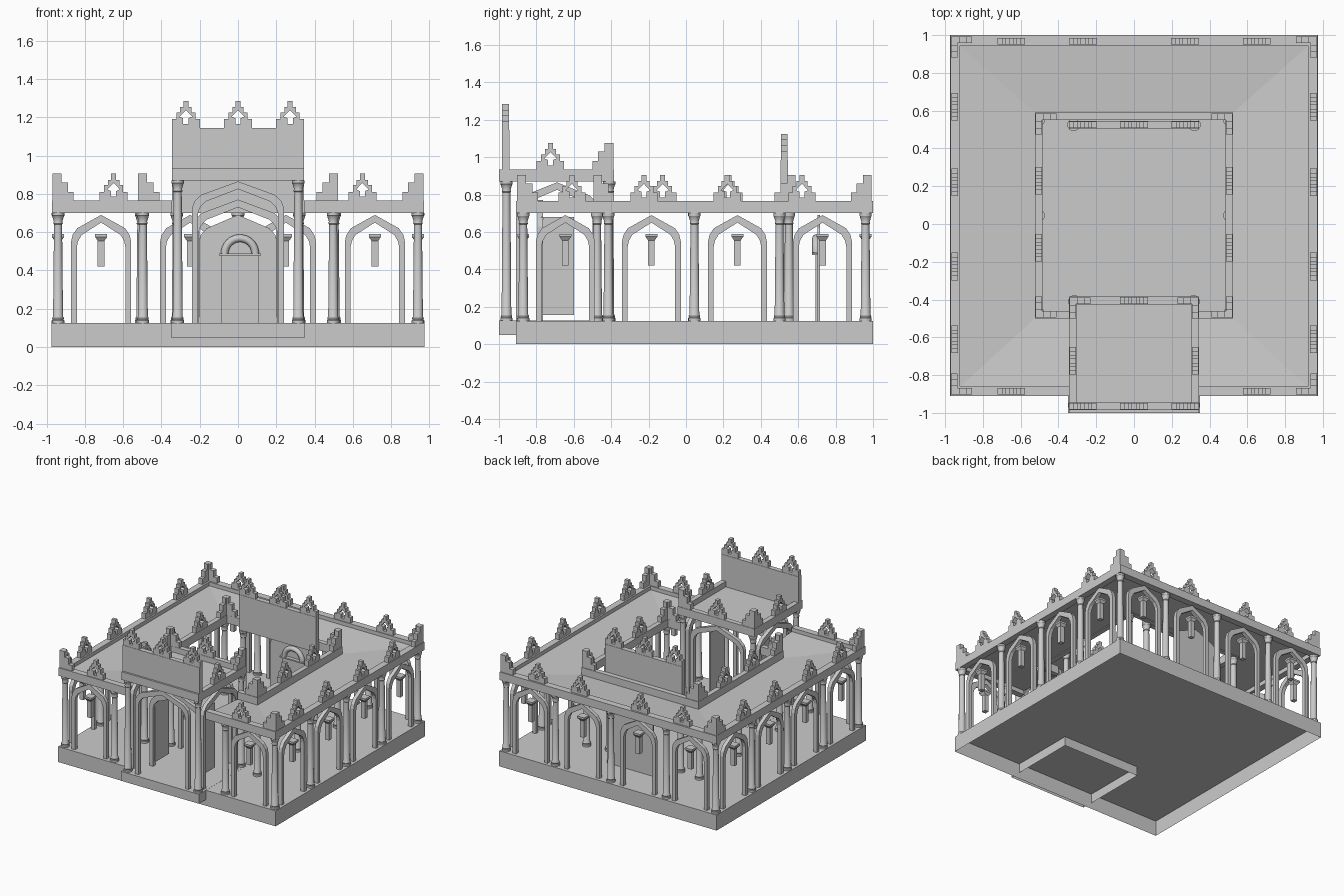
import bpy, bmesh, math
from mathutils import Matrix

if "Cube" in bpy.data.objects:
    bpy.data.objects.remove(bpy.data.objects["Cube"])

stone = bpy.data.materials.new("pale_grey_stone")
stone.use_nodes = True
COLOR = (0.6, 0.6, 0.6, 1)
stone.diffuse_color = COLOR
stone.node_tree.nodes["Principled BSDF"].inputs["Base Color"].default_value = COLOR

FLOOR, EAVE, TOP = 0.125, 0.70, 0.765
PORCH_EAVE, PORCH_TOP = 0.87, 0.935
meshes = {}


def add(name, mesh, loc=(0, 0, 0), turn=0):
    ob = bpy.data.objects.new(name, mesh)
    ob.location = loc
    ob.rotation_euler.z = turn
    bpy.context.collection.objects.link(ob)
    return ob


def finish(name, bm):
    mesh = bpy.data.meshes.new(name)
    bmesh.ops.recalc_face_normals(bm, faces=bm.faces)
    bm.to_mesh(mesh)
    bm.free()
    mesh.materials.append(stone)
    return mesh


def box(name, x0, x1, y0, y1, z0, z1, open_bottom=False):
    bm = bmesh.new()
    size = Matrix.Diagonal((x1 - x0, y1 - y0, z1 - z0, 1))
    mid = Matrix.Translation(((x0 + x1) / 2, (y0 + y1) / 2, (z0 + z1) / 2))
    bmesh.ops.create_cube(bm, size=1, matrix=mid @ size)
    if open_bottom:
        bm.faces.ensure_lookup_table()
        bmesh.ops.delete(bm, geom=[min(bm.faces, key=lambda f: f.calc_center_median().z)],
                         context='FACES_ONLY')
    return add(name, finish(name, bm))


def prism(name, outlines, depth):
    """Extrude outlines drawn in x and z along y, centred on y = 0."""
    bm = bmesh.new()
    for pts in outlines:
        face = bm.faces.new([bm.verts.new((u, -depth / 2, z)) for u, z in pts])
        ext = bmesh.ops.extrude_face_region(bm, geom=[face], use_keep_orig=True)
        bmesh.ops.translate(bm, vec=(0, depth, 0),
                            verts=[g for g in ext["geom"] if isinstance(g, bmesh.types.BMVert)])
    return finish(name, bm)


def lathe(name, profile, sides, start=0):
    bm = bmesh.new()
    rings = [[bm.verts.new((r * math.cos(start + math.tau * i / sides),
                            r * math.sin(start + math.tau * i / sides), z))
              for i in range(sides)] for r, z in profile]
    for a, b in zip(rings, rings[1:]):
        for i in range(sides):
            j = (i + 1) % sides
            bm.faces.new((a[i], a[j], b[j], b[i]))
    bm.faces.new(rings[0])
    bm.faces.new(rings[-1])
    return finish(name, bm)


# Stepped roof ornaments: whole with a pierced arrow, and half for corners
half = [(0, .14), (.013, .14), (.013, .108), (.03, .108), (.03, .08), (.05, .08), (.05, .045),
        (.073, .045), (.073, 0), (0, 0), (0, .02), (.014, .02), (.014, .05), (.033, .058), (0, .092)]
merlon_mesh = prism("merlon", [half, [(-u, z) for u, z in half]], .035)
steps = [(0, 0), (.11, 0), (.11, .045), (.08, .045), (.08, .095), (.045, .095), (.045, .14), (0, .14)]
corner_mesh = prism("corner_merlon", [steps], .035)


def merlon(x, y, z, along_y=False):
    add("merlon", merlon_mesh, (x, y, z), math.pi / 2 if along_y else 0)


def corner(x, y, z, sx, sy):
    # L-shaped pair of half merlons pointing inwards from an outer corner
    inset = .02
    add("corner_merlon", corner_mesh, (x - sx * .004, y - sy * inset, z), math.pi if sx > 0 else 0)
    add("corner_merlon", corner_mesh, (x - sx * inset, y - sy * .004, z),
        -sy * math.pi / 2)


def column(name, x, y, top):
    if top not in meshes:
        h = top - FLOOR
        prof = [(.033, 0), (.033, .014), (.029, .018), (.031, .026), (.026, .034), (.021, h - .06),
                (.025, h - .055), (.022, h - .045), (.031, h - .016), (.033, h - .014), (.033, h)]
        meshes[top] = lathe("column", prof, 16)
        ob = add(name, meshes[top], (x, y, FLOOR))
        bpy.ops.object.select_all(action='DESELECT')
        ob.select_set(True)
        bpy.context.view_layer.objects.active = ob
        bpy.ops.object.shade_smooth_by_angle(angle=math.radians(35))
    else:
        add(name, meshes[top], (x, y, FLOOR))


def pointed(w, apex, rise):
    side = [(w, FLOOR), (w, apex - rise), (w * .95, apex - rise * .75), (w * .8, apex - rise * .5)]
    return side + [(0, apex)] + [(-u, z) for u, z in reversed(side)]


def arch(name, x, y, w=.157, apex=.69, along_y=False):
    key = (w, apex)
    if key not in meshes:
        outer = pointed(w, apex, .14)
        inner = pointed(w - .03, apex - .04, .13)
        meshes[key] = prism("arch", [outer + inner[::-1]], .03)
    add(name, meshes[key], (x, y, 0), math.pi / 2 if along_y else 0)


lamp_mesh = lathe("lamp", [(.025, .42), (.025, .555), (.045, .575), (.045, .59)], 4, math.pi / 4)


def bay(x, y, along_y=False):
    arch("wall_arch", x, y, along_y=along_y)
    add("lamp", lamp_mesh, (x, y, 0))


# Floors: open shells under the hall and the porch
box("hall_floor", -.975, .975, -.91, 1, 0, FLOOR, True)
box("porch_floor", -.35, .35, -1, -.38, .05, FLOOR + .001, True)

# Outer and courtyard parapets
box("back_parapet", -.972, .972, .945, 1, EAVE, TOP)
box("courtyard_back_parapet", -.525, .525, .55, .59, EAVE, TOP)
for s in (-1, 1):
    def side_box(name, a, b, *rest):
        box(name, min(s * a, s * b), max(s * a, s * b), *rest)
    side_box("side_parapet", .92, .972, -.86, .945, EAVE, TOP)
    side_box("front_parapet", .345, .972, -.91, -.86, EAVE, TOP)
    side_box("courtyard_side_parapet", .485, .525, -.46, .55, EAVE, TOP)
    side_box("courtyard_front_parapet", .345, .525, -.5, -.46, EAVE, TOP)
    side_box("porch_side_parapet", .305, .345, -.96, -.425, PORCH_EAVE, PORCH_TOP)
    side_box("open_door", .2, .212, -.775, -.6, .155, .68)
box("porch_front_parapet", -.345, .345, -1, -.96, PORCH_EAVE, PORCH_TOP)
box("porch_back_parapet", -.345, .345, -.425, -.385, PORCH_EAVE, PORCH_TOP)
box("porch_roof", -.305, .305, -.96, -.425, PORCH_EAVE + .005, PORCH_EAVE + .02)

# Roof sheets sloping gently to the courtyard
bm = bmesh.new()
HIGH, LOW = .735, .705


def sheet(*pts):
    bm.faces.new([bm.verts.new(p) for p in pts])


sheet((-.93, .95, HIGH), (.93, .95, HIGH), (.52, .585, LOW), (-.52, .585, LOW))
for s in (-1, 1):
    sheet((s * .93, .95, HIGH), (s * .93, -.87, HIGH), (s * .52, -.495, LOW), (s * .52, .585, LOW))
    sheet((s * .93, -.87, HIGH), (s * .345, -.87, HIGH), (s * .345, -.495, LOW), (s * .52, -.495, LOW))
roof = finish("hall_roof", bm)
add("hall_roof", roof)
if roof.polygons[0].normal.z < 0:
    roof.flip_normals()

# Stepped ornaments along the parapets
for s in (-1, 1):
    merlon(s * .65, -.885, TOP)
    for x in (.27, .65):
        merlon(s * x, .968, TOP)
    for y in (-.61, -.225, .22, .62):
        merlon(s * .95, y, TOP, True)
    for y in (-.125, .23):
        merlon(s * .505, y, TOP, True)
    merlon(s * .325, -.725, PORCH_TOP, True)
    corner(s * .972, .995, TOP, s, 1)
    corner(s * .972, -.905, TOP, s, -1)
    corner(s * .525, .588, TOP, s, 1)
    corner(s * .525, -.498, TOP, s, -1)
    corner(s * .345, -.386, PORCH_TOP, s, 1)
merlon(0, -.405, PORCH_TOP)

# Tall crest walls over the porch and the courtyard end
for name, y, z0, z1 in (("porch_crest", -.965, PORCH_EAVE, 1.145), ("courtyard_crest", .525, EAVE, .985)):
    box(name, -.345, .345, y - .02, y + .02, z0, z1)
    for x in (-.272, 0, .272):
        merlon(x, y, z1)

# Columns
for s in (-1, 1):
    for y in (-.87, -.415, .045, .5, .96):
        column("side_column", s * .94, y, EAVE)
    for y in (-.87, .96):
        column("end_column", s * .497, y, EAVE)
    for y in (-.475, .045, .55):
        column("courtyard_column", s * .505, y, EAVE)
    column("crest_column", s * .32, .525, EAVE)
    for y in (-.96, -.41):
        column("porch_column", s * .315, y, PORCH_EAVE)
column("back_column", 0, .96, EAVE)

# Arched bays with lamps
for s in (-1, 1):
    for y in (-.645, -.185, .275, .73):
        bay(s * .94, y, True)
    bay(s * .715, -.87)
    for x in (.25, .715):
        bay(s * x, .96)
    arch("porch_side_arch", s * .315, -.69, .22, .865, True)
for y in (-.96, -.41):
    arch("porch_arch", 0, y, .24, .865)
arch("doorway_arch", 0, -.78, .235, .77)

# Niche panel with door, ledge and rounded hood
add("niche_panel", prism("niche_panel", [pointed(.205, .69, .14)], .012), (0, .71, 0))
box("niche_door", -.09, .11, .693, .705, FLOOR, .48)
box("niche_ledge", -.1, .12, .675, .705, .478, .488)
curve = bpy.data.curves.new("niche_hood", 'CURVE')
curve.dimensions = '3D'
curve.bevel_depth = .02
curve.bevel_resolution = 2
line = curve.splines.new('POLY')
line.points.add(16)
for i, p in enumerate(line.points):
    a = math.pi * i / 16
    p.co = (.01 + .08 * math.cos(a), .695, .488 + .08 * math.sin(a), 1)
curve.materials.append(stone)
add("niche_hood", curve)
